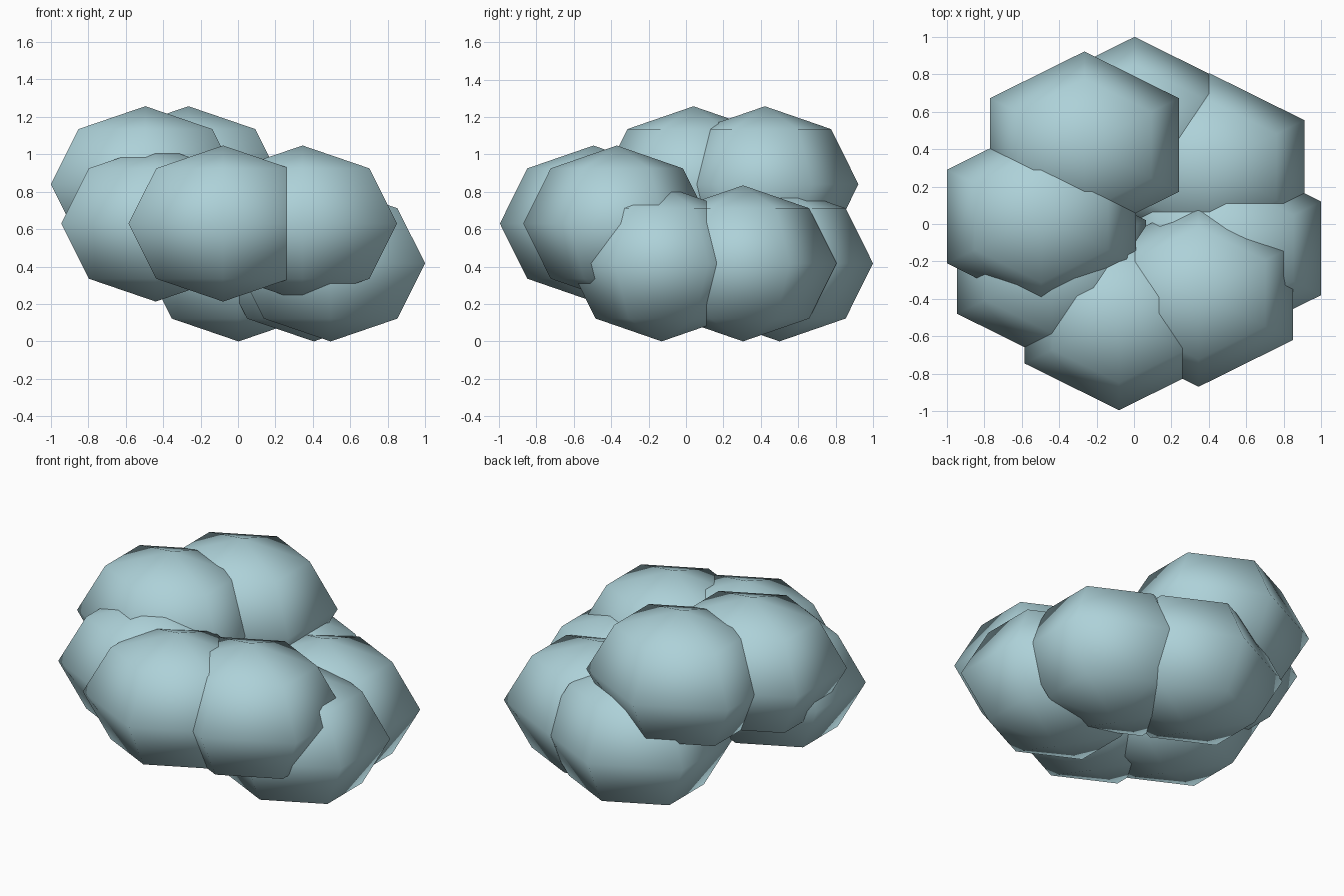
import bpy

if "Cube" in bpy.data.objects:
    bpy.data.objects.remove(bpy.data.objects["Cube"])

# Low-poly lobe: six segments, four rings, smooth shaded
RADII = (0.583, 0.5, 0.417)


def lobe(name, centre):
    bpy.ops.mesh.primitive_uv_sphere_add(segments=6, ring_count=4, radius=1, location=centre)
    ob = bpy.context.object
    ob.name = name
    # Turn the hexagon so that it points along y
    if max(v.co.x for v in ob.data.vertices) > 0.95:
        for v in ob.data.vertices:
            v.co.x, v.co.y = -v.co.y, v.co.x
    ob.scale = RADII
    bpy.ops.object.transform_apply(location=False, rotation=False, scale=True)
    bpy.ops.object.shade_smooth()
    mat = bpy.data.materials.get("pale_blue") or bpy.data.materials.new("pale_blue")
    mat.diffuse_color = (0.42, 0.64, 0.69, 1)
    mat.use_nodes = True
    mat.node_tree.nodes["Principled BSDF"].inputs["Base Color"].default_value = mat.diffuse_color
    ob.data.materials.append(mat)


# Three tiers of lobes arranged around a ring
TIERS = {
    "lower_lobe": (0.417, [(0.495, -0.13), (0.405, 0.305), (0.003, 0.5)]),
    "middle_lobe": (0.63, [(-0.44, -0.23), (-0.08, -0.495), (0.345, -0.37)]),
    "upper_lobe": (0.84, [(-0.495, 0.04), (-0.265, 0.422)]),
}
for name, (z, spots) in TIERS.items():
    for i, (x, y) in enumerate(spots):
        lobe(f"{name}_{i + 1}", (x, y, z))
